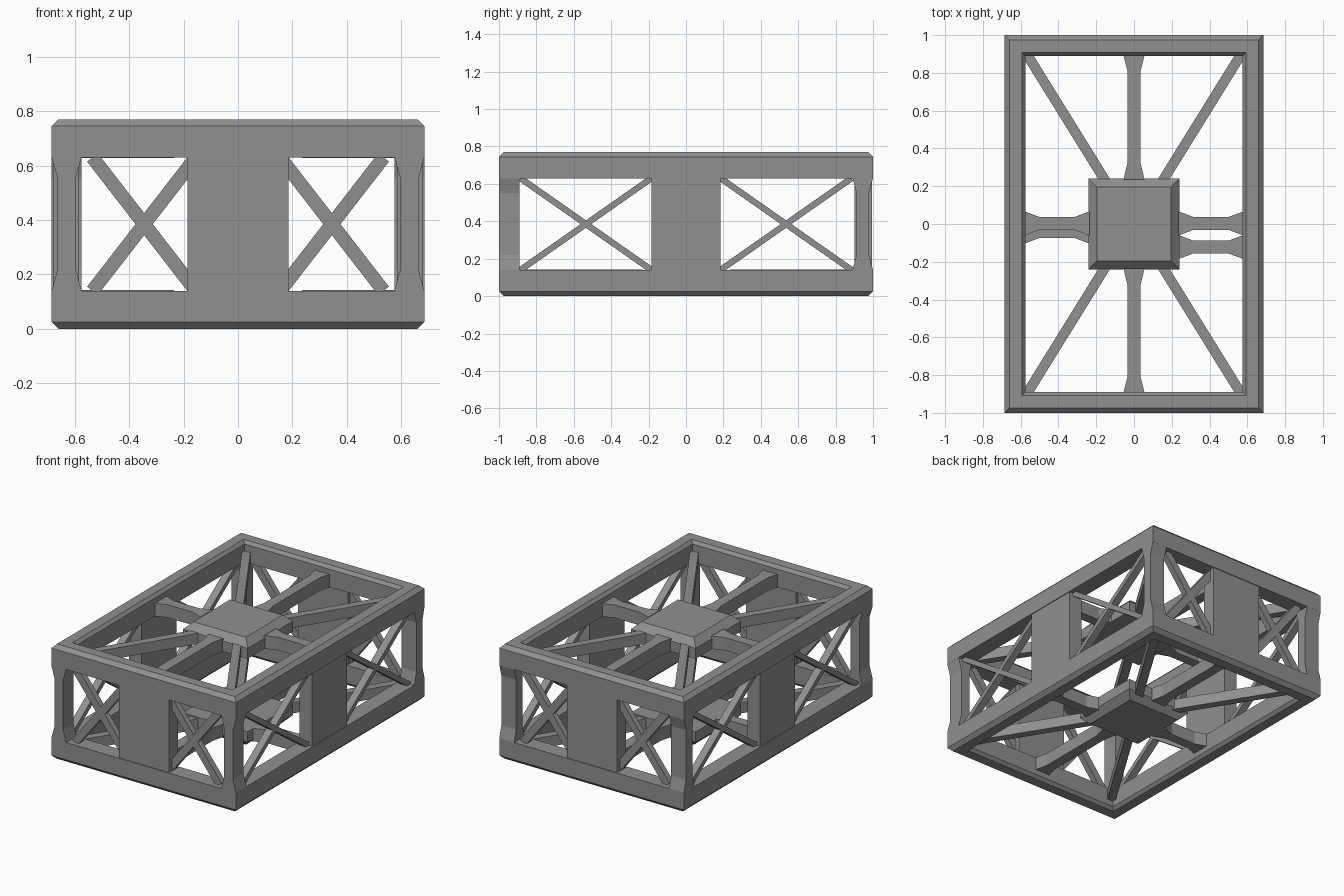
import bpy, bmesh, math
from mathutils import Vector

if "Cube" in bpy.data.objects:
    bpy.data.objects.remove(bpy.data.objects["Cube"])

X, Y, H = 0.685, 1.0, 0.77
mat = bpy.data.materials.new("metal_grey")
mat.diffuse_color = (0.28, 0.28, 0.28, 1)
mat.use_nodes = True
mat.node_tree.nodes["Principled BSDF"].inputs["Base Color"].default_value = mat.diffuse_color


def make(name, verts, faces):
    me = bpy.data.meshes.new(name)
    me.from_pydata([tuple(v) for v in verts], [], faces)
    bm = bmesh.new()
    bm.from_mesh(me)
    bmesh.ops.recalc_face_normals(bm, faces=bm.faces)
    bm.to_mesh(me)
    bm.free()
    me.materials.append(mat)
    ob = bpy.data.objects.new(name, me)
    bpy.context.collection.objects.link(ob)
    return ob


def prism(name, outline, to3d, lo, hi):
    """Extrude a 2D outline between lo and hi; to3d maps (u, v, w) to xyz."""
    n = len(outline)
    verts = [to3d(u, v, w) for w in (lo, hi) for u, v in outline]
    faces = [list(range(n)), list(range(n, 2 * n))]
    faces += [[i, (i + 1) % n, (i + 1) % n + n, i + n] for i in range(n)]
    return make(name, verts, faces)


def bar(a, b, width):
    """Outline of a straight bar."""
    a, b = Vector(a), Vector(b)
    d = (b - a).normalized()
    p = Vector((-d.y, d.x)) * width / 2
    return [a + p, b + p, b - p, a - p]


def dumbbell(a, b, c, wide, thin, flare):
    """Bar along u from a to b at v = c with flared ends."""
    top = [(a, wide), (a + flare, thin), (b - flare, thin), (b, wide)]
    return [(u, c + v) for u, v in top] + [(u, c - v) for u, v in reversed(top)]


def xy(u, v, w): return (u, v, w)
def yx(u, v, w): return (v, u, w)


# Top and bottom rectangular frames, and chamfered centre hubs
profile = [(0, .63), (0, .745), (.025, .77), (.092, .77), (.11, .75), (.11, .63)]
for level, flip in (("top", False), ("bottom", True)):
    def zz(z): return H - z if flip else z
    n = len(profile)
    verts = [(sx * (X - d), sy * (Y - d), zz(z))
             for sx, sy in ((-1, -1), (1, -1), (1, 1), (-1, 1)) for d, z in profile]
    faces = [[c * n + i, c * n + (i + 1) % n, (c + 1) % 4 * n + (i + 1) % n, (c + 1) % 4 * n + i]
             for c in range(4) for i in range(n)]
    make(level + "_frame", verts, faces)

    verts = [(sx * r, sy * r, zz(z)) for r, z in ((.24, .63), (.24, .70), (.195, .745))
             for sx, sy in ((-1, -1), (1, -1), (1, 1), (-1, 1))]
    faces = [[0, 1, 2, 3], [8, 9, 10, 11]]
    faces += [[k + i, k + (i + 1) % 4, k + 4 + (i + 1) % 4, k + 4 + i] for k in (0, 4) for i in range(4)]
    make(level + "_hub", verts, faces)

    # Struts and diagonal braces between hub and frame
    lo, hi = sorted((zz(.628), zz(.715)))
    for s in (-1, 1):
        a, b = sorted((s * .235, s * .58))
        off = 0.003 if not flip else (-.122 if s > 0 else -.04)
        prism(level + "_cross_strut", dumbbell(a, b, off, .064, .034, .08), xy, lo, hi)
        a, b = sorted((s * .235, s * .895))
        prism(level + "_long_strut", dumbbell(a, b, 0, .056, .035, .085), yx, lo, hi)
        for t in (-1, 1):
            prism(level + "_diagonal", bar((s * .565, t * .895), (s * .14, t * .21), .053),
                  xy, lo + .004, hi - .012)

# Side panels and crossed braces
for s in (-1, 1):
    prism("end_panel", [(-.185, .12), (.185, .12), (.185, .65), (-.185, .65)],
          lambda u, v, w: (u, w * s, v), .90, .995)
    prism("side_panel", [(-.185, .12), (.185, .12), (.185, .65), (-.185, .65)],
          lambda u, v, w: (w * s, u, v), .585, .68)
    for t in (-1, 1):
        for z0, z1 in ((.63, .14), (.14, .63)):
            prism("end_brace", bar((t * .535, z0), (t * .155, z1), .05),
                  lambda u, v, w: (u, w * s, v), .925, .965)
            prism("side_brace", bar((t * .885, z0), (t * .185, z1), .033),
                  lambda u, v, w: (w * s, u, v), .605, .655)

        # Flared corner posts: front pair narrows in x, rear pair in y
        if t < 0:
            prism("front_post", dumbbell(.14, .632, s * .63, .055, .033, .08),
                  lambda u, v, w: (v, w, u), -1, -.89)
        else:
            prism("rear_post", dumbbell(.14, .632, .945, .055, .033, .08),
                  lambda u, v, w: (w * s, v, u), .575, .685)
